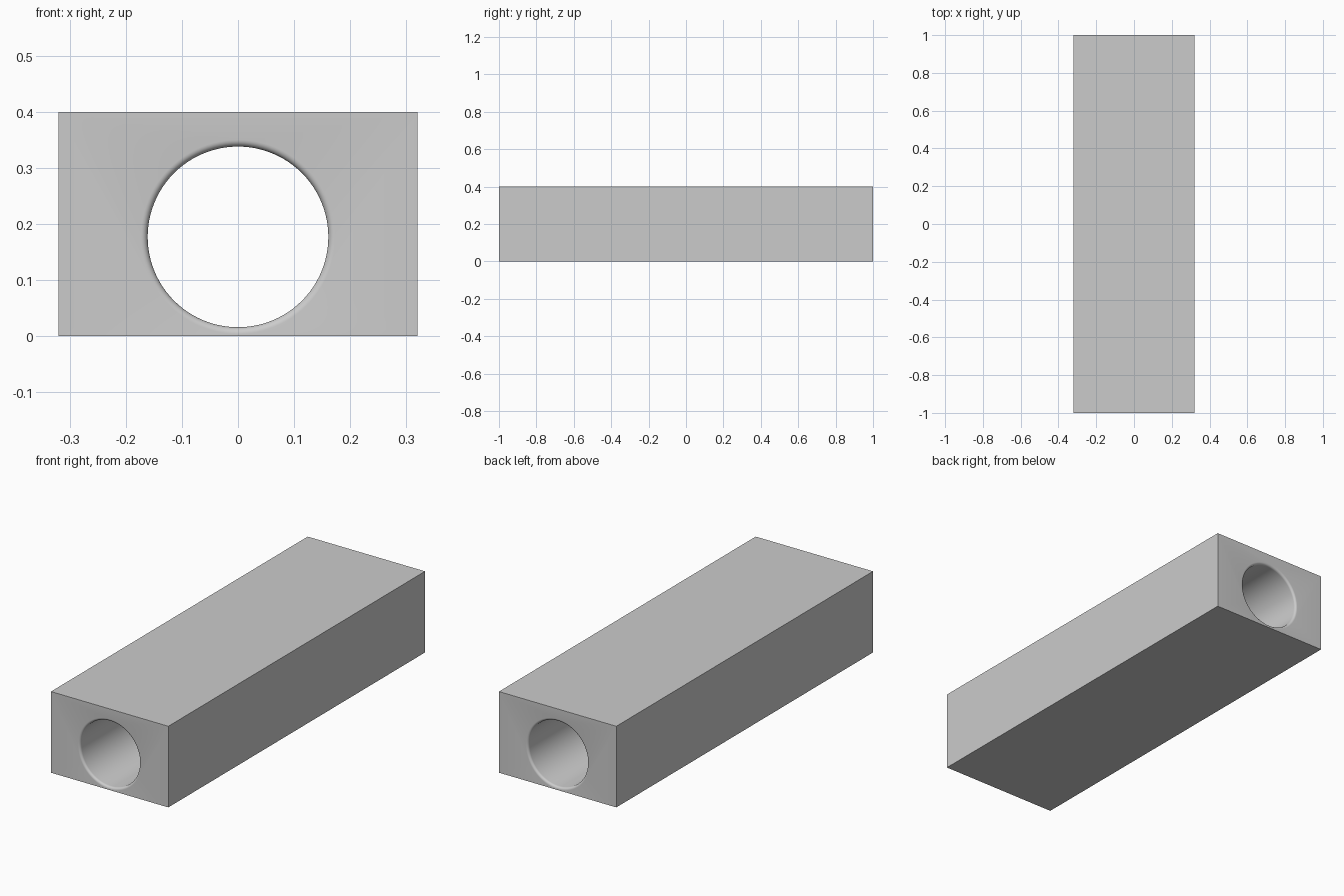
import bpy, bmesh, math

if "Cube" in bpy.data.objects:
    bpy.data.objects.remove(bpy.data.objects["Cube"])

WIDTH, LENGTH, HEIGHT = 0.64, 2.0, 0.40
BORE_R, BORE_Z, FILLET, SEGMENTS = 0.161, 0.177, 0.012, 96


def bore_profile():
    # (radius, y) from front to back, with a rounded lip at each mouth
    half = LENGTH / 2
    arc = []
    for i in range(7):
        a = math.pi / 2 * i / 6
        arc.append((BORE_R + FILLET * (1 - math.sin(a)),
                    half - FILLET * (1 - math.cos(a))))
    back = [(BORE_R + FILLET, half + 0.05)] + arc
    return [(r, -y) for r, y in back] + [(r, y) for r, y in reversed(back)]


# Solid block
bpy.ops.mesh.primitive_cube_add(size=1, location=(0, 0, HEIGHT / 2))
block = bpy.context.object
block.name = "bored_block"
block.scale = (WIDTH, LENGTH, HEIGHT)
bpy.ops.object.transform_apply(location=True, rotation=False, scale=True)

# Lathed cutter for the lengthwise bore
bm = bmesh.new()
rings = []
for r, y in bore_profile():
    rings.append([bm.verts.new((r * math.cos(2 * math.pi * k / SEGMENTS), y,
                                BORE_Z + r * math.sin(2 * math.pi * k / SEGMENTS)))
                  for k in range(SEGMENTS)])
for a, b in zip(rings, rings[1:]):
    for k in range(SEGMENTS):
        n = (k + 1) % SEGMENTS
        bm.faces.new((a[k], a[n], b[n], b[k]))
bm.faces.new(rings[0])
bm.faces.new(rings[-1])
bmesh.ops.recalc_face_normals(bm, faces=bm.faces)
mesh = bpy.data.meshes.new("bore_cutter")
bm.to_mesh(mesh)
bm.free()
cutter = bpy.data.objects.new("bore_cutter", mesh)
bpy.context.collection.objects.link(cutter)
cutter.hide_render = True

# Cut the bore through the block
mod = block.modifiers.new("bore", 'BOOLEAN')
mod.operation = 'DIFFERENCE'
mod.solver = 'EXACT'
mod.object = cutter
bpy.context.view_layer.objects.active = block
bpy.ops.object.modifier_apply(modifier=mod.name)
bpy.data.objects.remove(cutter)

bpy.ops.object.shade_smooth_by_angle(angle=math.radians(30))
